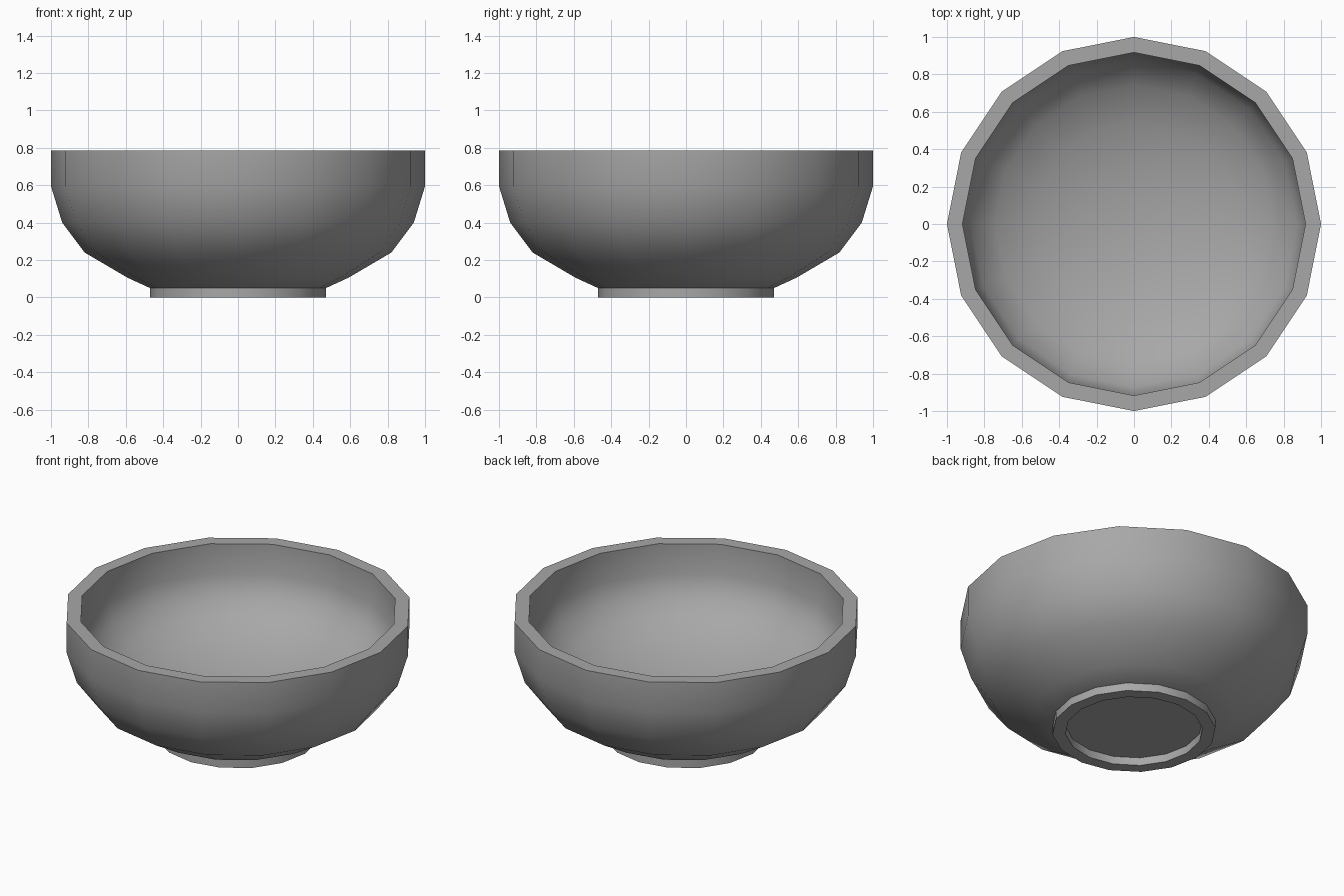
import bpy
import bmesh
import math

cube = bpy.data.objects.get("Cube")
if cube:
    bpy.data.objects.remove(cube, do_unlink=True)

SIDES = 16

grey = bpy.data.materials.new("stone_grey")
grey.use_nodes = True
colour = (0.39, 0.39, 0.39, 1)
grey.diffuse_color = colour
grey.node_tree.nodes["Principled BSDF"].inputs["Base Color"].default_value = colour


def lathe(name, profile, closed=False):
    """Revolve a (radius, height) profile around z."""
    bm = bmesh.new()
    verts = [bm.verts.new((r, 0, z)) for r, z in profile]
    pairs = list(zip(verts, verts[1:]))
    if closed:
        pairs.append((verts[-1], verts[0]))
    edges = [bm.edges.new(p) for p in pairs]
    bmesh.ops.spin(bm, geom=verts + edges, cent=(0, 0, 0), axis=(0, 0, 1),
                   angle=math.tau, steps=SIDES, use_merge=False)
    bmesh.ops.remove_doubles(bm, verts=bm.verts, dist=0.0005)
    bmesh.ops.recalc_face_normals(bm, faces=bm.faces)
    mesh = bpy.data.meshes.new(name)
    bm.to_mesh(mesh)
    bm.free()
    mesh.materials.append(grey)
    obj = bpy.data.objects.new(name, mesh)
    bpy.context.collection.objects.link(obj)
    bpy.ops.object.select_all(action="DESELECT")
    obj.select_set(True)
    bpy.context.view_layer.objects.active = obj
    bpy.ops.object.shade_smooth_by_angle(angle=math.radians(35))
    return obj


# Bowl: underside centre, up the outside, over the rim, down a shallow round hollow
outside = [(0, 0.05), (0.39, 0.05), (0.47, 0.05), (0.59, 0.105), (0.82, 0.24),
           (0.94, 0.4), (1, 0.595), (1, 0.785)]
RINGS = 5
DEPTH = 0.4
inside = [(0.917, 0.785)]
for i in range(RINGS + 1):
    a = math.pi / 2 * i / RINGS
    inside.append((0.917 * math.cos(a), 0.595 - DEPTH * math.sin(a)))
lathe("bowl", outside + inside)

# Hollow foot ring under the bowl
lathe("foot_ring", [(0.47, 0), (0.47, 0.05), (0.395, 0.05), (0.395, 0)], closed=True)
